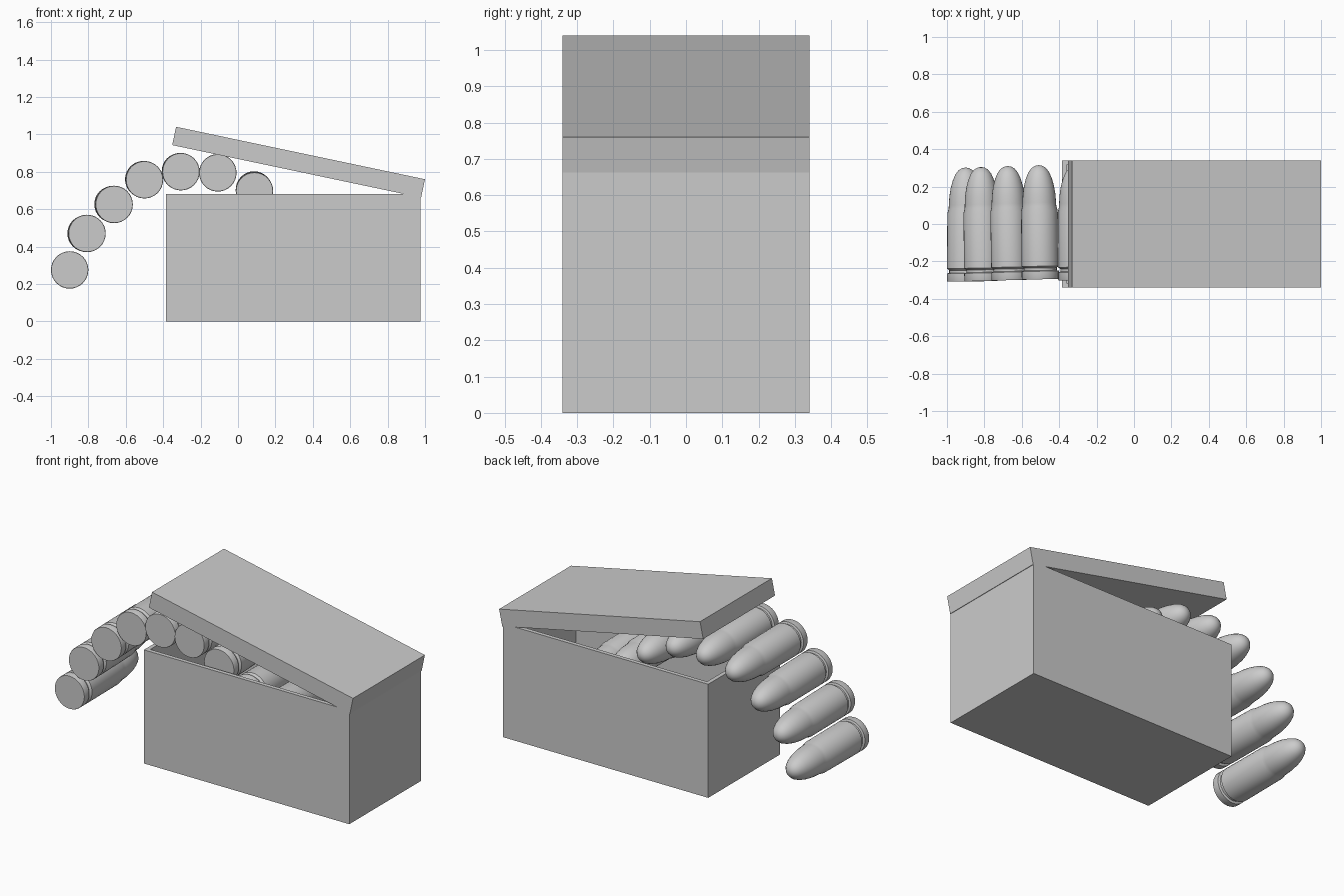
import bpy, bmesh, math
from mathutils import Matrix, Vector

if "Cube" in bpy.data.objects:
    bpy.data.objects.remove(bpy.data.objects["Cube"])

W = 0.035            # wall thickness
SIDES = 32           # facets around a cartridge


def make_object(name, bm):
    bmesh.ops.recalc_face_normals(bm, faces=bm.faces)
    mesh = bpy.data.meshes.new(name)
    bm.to_mesh(mesh)
    bm.free()
    obj = bpy.data.objects.new(name, mesh)
    bpy.context.collection.objects.link(obj)
    return obj


def block(name, size, center):
    bm = bmesh.new()
    bmesh.ops.create_cube(bm, size=1)
    bmesh.ops.scale(bm, vec=size, verts=bm.verts)
    bmesh.ops.translate(bm, vec=center, verts=bm.verts)
    return bm


# open box: inset the top face and push it down to form walls and floor
bm = block("box", (1.36, 0.68, 0.68), (0.295, 0, 0.34))
top = max(bm.faces, key=lambda f: f.calc_center_median().z)
bmesh.ops.inset_region(bm, faces=[top], thickness=W)
cavity = bmesh.ops.extrude_discrete_faces(bm, faces=[top])["faces"][0]
bmesh.ops.translate(bm, vec=(0, 0, W - 0.68), verts=cavity.verts)
make_object("box", bm)

# tilted lid, resting on the right end of the box
bm = block("lid", (1.36, 0.68, 0.10), (0, 0, 0))
lid = make_object("lid", bm)
lid.location = (0.324, 0, 0.851)
lid.rotation_euler = (0, math.radians(11.9), 0)

# cartridge profile as (radius, distance along y): rim, groove, case, neck, tip
profile = [(0, -0.305), (0.098, -0.305), (0.1, -0.3), (0.1, -0.262),
           (0.088, -0.258), (0.088, -0.245), (0.1, -0.235), (0.098, 0.06),
           (0.091, 0.085), (0.09, 0.105), (0.087, 0.15), (0.08, 0.195),
           (0.069, 0.235), (0.055, 0.268), (0.038, 0.29), (0.02, 0.301),
           (0, 0.305)]
bm = bmesh.new()
verts = [bm.verts.new((r, y, 0)) for r, y in profile]
edges = [bm.edges.new(pair) for pair in zip(verts, verts[1:])]
bmesh.ops.spin(bm, geom=verts + edges, cent=(0, 0, 0), axis=(0, 1, 0),
               angle=math.tau, steps=SIDES)
bmesh.ops.remove_doubles(bm, verts=bm.verts, dist=0.0005)
cartridge = make_object("cartridge_1", bm)
bpy.context.view_layer.objects.active = cartridge
cartridge.select_set(True)
bpy.ops.object.shade_smooth_by_angle(angle=math.radians(35))

# belt of cartridges: base x, base z, y offset, tip drift in x and z
belt = [(-0.90, 0.275, -0.003, 0.0, 0.0), (-0.807, 0.47, 0.0, -0.012, 0.0),
        (-0.662, 0.625, 0.005, -0.014, 0.002), (-0.50, 0.757, 0.01, -0.01, 0.004),
        (-0.305, 0.80, 0.005, -0.008, 0.004), (-0.108, 0.794, 0.0, 0.0, 0.003),
        (0.088, 0.697, 0.0, -0.004, 0.012), (0.26, 0.575, 0.0, 0.0, 0.0),
        (0.44, 0.51, 0.0, 0.0, 0.0)]
for i, (x, z, y, dx, dz) in enumerate(belt):
    obj = cartridge
    if i:
        obj = cartridge.copy()
        obj.name = f"cartridge_{i + 1}"
        bpy.context.collection.objects.link(obj)
    obj.location = (x + dx / 2, y, z + dz / 2)
    obj.rotation_euler = (math.atan2(dz, 0.61), 0, -math.atan2(dx, 0.61))
